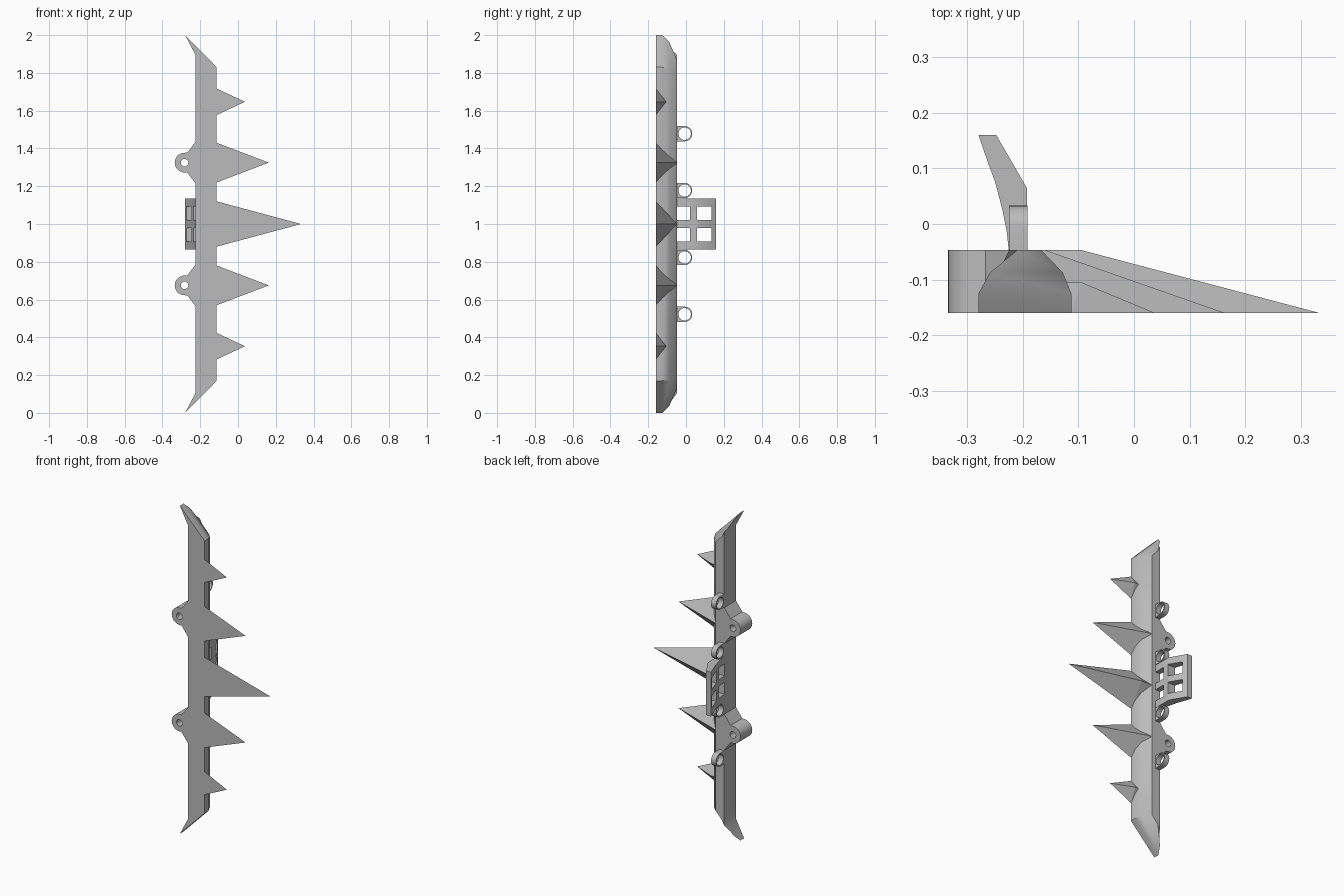
import bpy, bmesh
from math import cos, sin, pi, radians

cube = bpy.data.objects.get("Cube")
if cube:
    bpy.data.objects.remove(cube, do_unlink=True)

grey = bpy.data.materials.new("grey")
grey.use_nodes = True
grey.diffuse_color = (0.5, 0.5, 0.5, 1)
grey.node_tree.nodes["Principled BSDF"].inputs["Base Color"].default_value = (0.5, 0.5, 0.5, 1)

FRONT, BACK = -0.16, -0.047      # depth of the bar
LEFT, RIGHT = -0.225, -0.113     # width of the bar
MID = 1.0                        # mirror height


def make(name, verts, faces):
    bm = bmesh.new()
    vs = [bm.verts.new(v) for v in verts]
    for f in faces:
        bm.faces.new([vs[i] for i in f])
    bmesh.ops.recalc_face_normals(bm, faces=bm.faces)
    mesh = bpy.data.meshes.new(name)
    bm.to_mesh(mesh)
    bm.free()
    ob = bpy.data.objects.new(name, mesh)
    bpy.context.collection.objects.link(ob)
    mesh.materials.append(grey)
    return ob


def loft(name, rings):
    n = len(rings[0])
    faces = [list(range(n)), [len(rings) * n - n + i for i in range(n)]]
    for r in range(len(rings) - 1):
        for i in range(n):
            j = (i + 1) % n
            faces.append([r * n + i, r * n + j, r * n + n + j, r * n + n + i])
    return make(name, [v for ring in rings for v in ring], faces)


def prism(name, outline, axis, lo, hi):
    def place(p, d):
        p = list(p)
        p.insert(axis, d)
        return p
    return loft(name, [[place(p, d) for p in outline] for d in (lo, hi)])


def arc(cx, cy, r, start, end, n):
    angles = [radians(start + (end - start) * i / n) for i in range(n + 1)]
    return [(cx + r * cos(a), cy + r * sin(a)) for a in angles]


def select(ob):
    bpy.ops.object.select_all(action='DESELECT')
    ob.select_set(True)
    bpy.context.view_layer.objects.active = ob


def cut(ob, cutter):
    cutter.hide_render = True
    mod = ob.modifiers.new("cut", 'BOOLEAN')
    mod.operation, mod.solver, mod.object = 'DIFFERENCE', 'EXACT', cutter
    select(ob)
    bpy.ops.object.modifier_apply(modifier=mod.name)
    bpy.data.objects.remove(cutter, do_unlink=True)


def smooth(ob):
    select(ob)
    bpy.ops.object.shade_smooth_by_angle(angle=radians(35))


# Main bar: rounded back corner, both ends swept to a blade tip
miter = [(LEFT, FRONT, 1.80), (RIGHT, FRONT, 1.83), (RIGHT, -0.125, 1.83),
         (-0.128, -0.088, 1.825), (-0.167, BACK, 1.82), (LEFT, BACK, 1.80)]
tip = [(LEFT, FRONT, 1.895), (-0.28, FRONT, 2), (-0.28, -0.125, 2),
       (-0.26, -0.088, 1.962), (-0.21, BACK, 1.866), (LEFT, BACK, 1.895)]


def flip(ring):
    return [(x, y, 2 * MID - z) for x, y, z in ring]


smooth(loft("main_bar", [flip(tip), flip(miter), miter, tip]))


# Spikes: flat front triangle with a ridge running back into the bar
def spike(name, z, half, reach, ridge_x, ridge_y):
    verts = [(RIGHT, FRONT, z - half), (RIGHT, FRONT, z + half), (reach, FRONT, z),
             (ridge_x, ridge_y, z), (-0.17, ridge_y, z)]
    make(name, verts, [(0, 1, 2), (2, 1, 3), (1, 4, 3), (2, 3, 0), (0, 3, 4), (0, 4, 1)])


spike("centre_spike", MID, 0.12, 0.333, -0.095, BACK)
for label, s in (("upper", 1), ("lower", -1)):
    spike(label + "_side_spike", MID + s * 0.325, 0.105, 0.163, -0.16, BACK)
    spike(label + "_small_spike", MID + s * 0.647, 0.07, 0.037, -0.095, -0.105)

    # Hinge lug with a through hole
    z = MID + s * 0.325
    outline = ([(-0.215, z + 0.11), (LEFT, z + 0.11), (-0.268, z + 0.053)]
               + arc(-0.283, z, 0.052, 90, 270, 16)
               + [(-0.268, z - 0.053), (LEFT, z - 0.11), (-0.215, z - 0.11)])
    lug = prism(label + "_lug", outline, 1, FRONT, BACK)
    cut(lug, prism("lug_hole_cutter", arc(-0.283, z, 0.02, 0, 345, 23), 1, -0.3, 0.1))
    smooth(lug)

    # Small cable rings on the back
    for place, offset in (("inner", 0.177), ("outer", 0.478)):
        z = MID + s * offset
        outline = [(-0.052, z - 0.04)] + arc(-0.007, z, 0.04, -90, 90, 16) + [(-0.052, z + 0.04)]
        ring = prism(f"{label}_{place}_ring", outline, 0, -0.225, -0.192)
        cut(ring, prism("ring_hole_cutter", arc(-0.007, z, 0.033, 0, 345, 23), 0, -0.4, 0))
        smooth(ring)

# Curved mounting bracket with four windows
outline = [(-0.193, -0.055), (-0.193, 0.065), (-0.248, 0.16), (-0.28, 0.16), (-0.263, 0.11),
           (-0.25, 0.075), (-0.237, 0.025), (-0.229, -0.015), (-0.225, -0.055)]
bracket = prism("mounting_bracket", outline, 2, MID - 0.135, MID + 0.135)
for s in (1, -1):
    for y0, y1 in ((BACK, 0.022), (0.058, 0.135)):
        lo, hi = MID + s * 0.02, MID + s * 0.092
        window = [(y0, lo), (y1, lo), (y1, hi), (y0, hi)]
        cut(bracket, prism("window_cutter", window, 0, -0.5, 0))
smooth(bracket)
